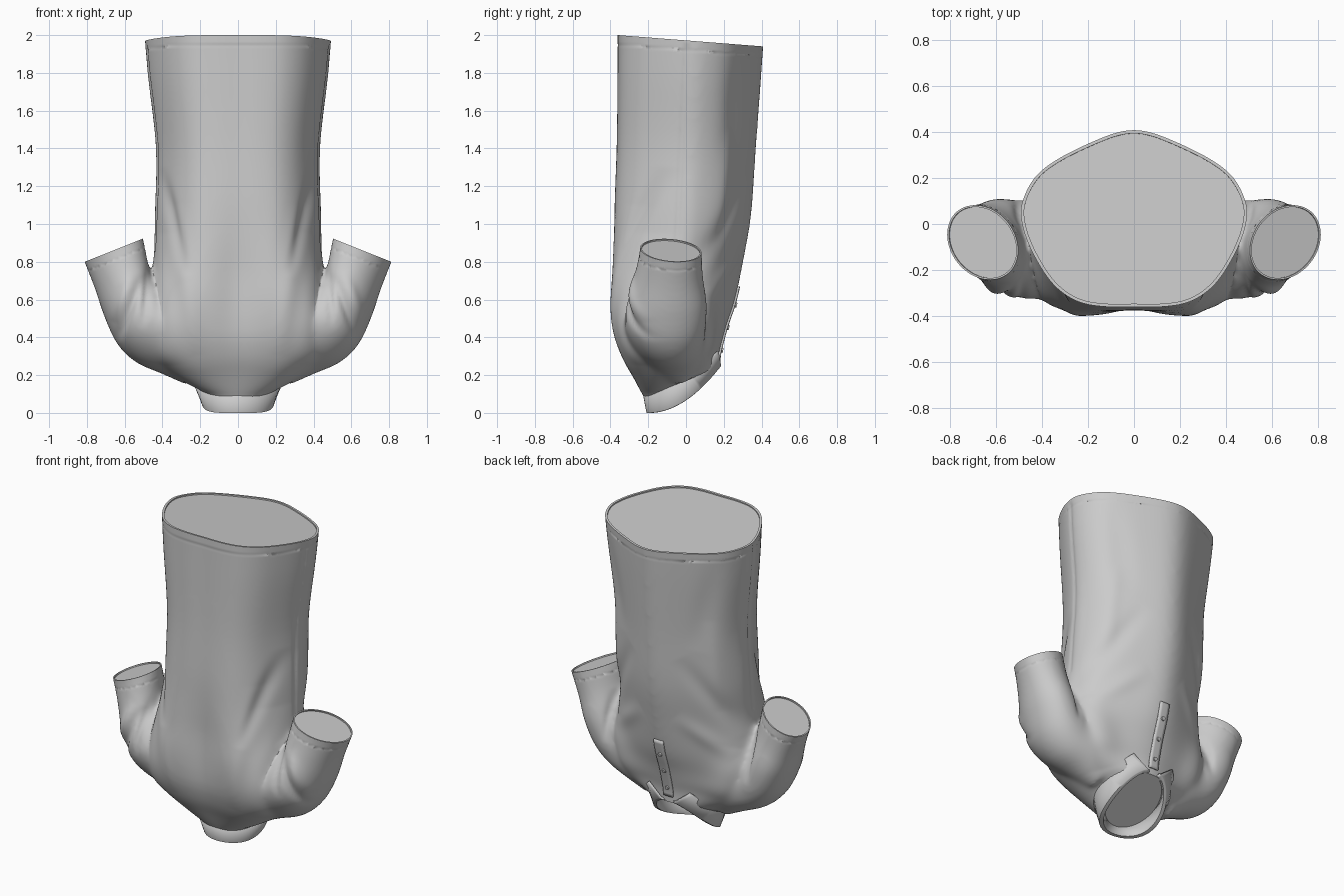
import bpy, bmesh, math
from mathutils import Vector, Matrix
from mathutils.bvhtree import BVHTree

if "Cube" in bpy.data.objects:
    bpy.data.objects.remove(bpy.data.objects["Cube"])


def catmull(pts, n, closed=False):
    out, m = [], len(pts)
    P = [Vector(p) for p in pts]
    for i in range(m if closed else m - 1):
        ids = [i - 1, i, i + 1, i + 2]
        a, b, c, d = [P[k % m] if closed else P[min(max(k, 0), m - 1)] for k in ids]
        for j in range(n):
            t = j / n
            out.append(0.5 * (2 * b + (c - a) * t + (2 * a - 5 * b + 4 * c - d) * t * t
                              + (3 * b - a - 3 * c + d) * t ** 3))
    if not closed:
        out.append(P[-1])
    return out


def loft(bm, rows, closed=True, caps=True):
    rv = [[bm.verts.new(p) for p in r] for r in rows]
    n = len(rv[0])
    for a, b in zip(rv, rv[1:]):
        for i in range(n if closed else n - 1):
            k = (i + 1) % n
            bm.faces.new((a[i], a[k], b[k], b[i]))
    if caps:
        bm.faces.new(rv[0])
        bm.faces.new(rv[-1])


def finish(bm, name, angle=40):
    bmesh.ops.recalc_face_normals(bm, faces=bm.faces)
    me = bpy.data.meshes.new(name)
    bm.to_mesh(me)
    bm.free()
    ob = bpy.data.objects.new(name, me)
    bpy.context.collection.objects.link(ob)
    bpy.ops.object.select_all(action='DESELECT')
    ob.select_set(True)
    bpy.context.view_layer.objects.active = ob
    bpy.ops.object.shade_smooth_by_angle(angle=math.radians(angle))
    return ob


# torso: sections as (front z, back z, half width, front y, back y)
SECTIONS = [(2.1, 2.04, .499, -.36, .416), (1.8, 1.78, .477, -.361, .399), (1.4, 1.4, .434, -.366, .371),
            (1.05, 1.05, .44, -.384, .346), (.8, .8, .448, -.403, .303), (.6, .6, .49, -.412, .261),
            (.43, .47, .54, -.392, .217), (.3, .38, .54, -.347, .192), (.19, .31, .42, -.285, .175),
            (.105, .25, .285, -.238, .172), (.06, .23, .205, -.214, .172), (-.07, .15, .175, -.195, .175)]
HALF = [(0, 1, 0), (.41, .92, 0), (.82, .77, 0), (.985, .6, 0), (.99, .47, 0),
        (.9, .31, 0), (.72, .13, 0), (.5, .03, 0), (.25, 0, 0), (0, 0, 0)]
ring = catmull(HALF + [(-x, y, 0) for x, y, _ in HALF[-2:0:-1]], 4, True)
bm = bmesh.new()
rows = []
for i, (zf, zb, w, yf, yb) in enumerate(catmull([Vector(s) for s in SECTIONS], 5)):
    oval = min(max((i - 38) / 8, 0), 1)          # the neck becomes an oval
    row = []
    for u, t, _ in ring:
        a = math.atan2(u, 2 * t - 1)
        u += oval * (math.sin(a) - u)
        t += oval * (.5 + .5 * math.cos(a) - t)
        row.append((u * w, yf + t * (yb - yf), zf + t * (zb - zf)))
    rows.append(row)
loft(bm, rows)

# sleeves: sections as (outer x, outer z, inner x, inner z, centre y, half depth)
SLEEVE = [(.87, .95, .545, 1.06, -.08, .158), (.814, .80, .501, .92, -.08, .16),
          (.759, .66, .475, .79, -.09, .178), (.708, .51, .44, .68, -.10, .208),
          (.64, .365, .37, .58, -.11, .212), (.54, .267, .28, .52, -.105, .195),
          (.40, .205, .16, .48, -.09, .17), (.28, .15, .1, .4, -.07, .12)]
for s in (1, -1):
    rows = []
    for ox, oz, ix, iz, yc, yh in catmull(SLEEVE, 5):
        row = []
        for k in range(40):
            a = math.tau * k / 40
            t = .5 + .5 * math.cos(a)
            row.append((s * (ix + t * (ox - ix)), yc + yh * math.sin(a) + .07 * (t - .5), iz + t * (oz - iz)))
        rows.append(row)
    loft(bm, rows)
shirt = finish(bm, "shirt_body")

# blend torso and sleeves into one cloth surface
rm = shirt.modifiers.new("blend", 'REMESH')
rm.mode = 'VOXEL'
rm.voxel_size = .014
sm = shirt.modifiers.new("soften", 'SMOOTH')
sm.factor, sm.iterations = .5, 22
for name in ("blend", "soften"):
    bpy.ops.object.modifier_apply(modifier=name)

bm = bmesh.new()
bm.from_mesh(shirt.data)
bm.normal_update()

# drape folds: (side of y, x0, z0, x1, z1, width, push along the normal)
FOLDS = [(-1, .41, 1.3, .27, .72, .03, -.018), (-1, .33, 1.1, .22, .3, .05, .012),
         (-1, .50, .74, .64, .38, .025, -.018), (-1, .47, .8, .5, .45, .022, -.014),
         (-1, .56, .75, .66, .48, .03, .012), (-1, .40, .95, .36, .25, .07, .022),
         (1, .46, .75, .17, 1.25, .05, -.012), (1, .42, .6, .12, .85, .05, .01),
         (1, .5, .76, .5, .45, .022, -.014), (1, .38, 1.9, .26, 1.3, .06, -.008),
         (1, .36, .9, .33, 1.5, .04, .008), (1, .44, .65, .28, .22, .09, .022)]
for v in bm.verts:
    n, ax, z = v.normal.copy(), abs(v.co.x), v.co.z
    push = 0
    for side, x0, z0, x1, z1, w, h in FOLDS:
        facing = n.y * side
        if facing > 0:
            dx, dz = x1 - x0, z1 - z0
            t = ((ax - x0) * dx + (z - z0) * dz) / (dx * dx + dz * dz)
            if 0 < t < 1:
                d = math.hypot(ax - x0 - t * dx, z - z0 - t * dz)
                push += h * math.exp(-(d / w) ** 2) * math.sin(math.pi * t) * min(1, facing * 2)
    # hollow between the shoulder blades
    if n.y < 0:
        push += .042 * n.y * math.exp(-(ax / .15) ** 2 - ((z - .65) / .32) ** 2)
    # side seam
    if .85 < z < 1.95 and .38 < ax < .49:
        push -= .006 * math.exp(-((v.co.y + .05 - .05 * (z - .9)) / .014) ** 2)
    v.co += n * push


def opening(point, normal, region, band, rim, depth):
    """Trim an opening, stitch a hem line, turn the rim inward and close it."""
    p, nrm = Vector(point), Vector(normal).normalized()

    def slice_at(q):
        fs = [f for f in bm.faces if all(region(v.co) for v in f.verts)]
        geo = list({e for f in fs for e in f.edges} | {v for f in fs for v in f.verts}) + fs
        return bmesh.ops.bisect_plane(bm, geom=geo, plane_co=q, plane_no=nrm, dist=1e-5)['geom_cut']
    if band:
        cut = [g for g in slice_at(p - nrm * band) if isinstance(g, bmesh.types.BMVert)]
        bm.normal_update()
        for v in cut:
            v.co -= v.normal * .0012
    slice_at(p)
    bmesh.ops.delete(bm, geom=[v for v in bm.verts if region(v.co) and (v.co - p).dot(nrm) > 2e-5],
                     context='VERTS')
    edges = [e for e in bm.edges if e.is_boundary]
    for shrink, drop in ((rim, 0), (0, depth)):
        new = bmesh.ops.extrude_edge_only(bm, edges=edges)['geom']
        vs = [g for g in new if isinstance(g, bmesh.types.BMVert)]
        edges = [g for g in new if isinstance(g, bmesh.types.BMEdge)]
        c = sum((v.co for v in vs), Vector()) / len(vs)
        for v in vs:
            r = v.co - c
            v.co -= r.normalized() * shrink + nrm * drop
    bmesh.ops.edgeloop_fill(bm, edges=edges)


# hem, neck and both sleeve openings
opening((0, -.36, 2.0), (0, .078, 1), lambda c: c.z > 1.7, .05, .014, .008)
opening((0, -.2, .03), (0, .55, -1), lambda c: c.z < .34 and abs(c.x) < .25, 0, .008, .004)
for s in (1, -1):
    opening((s * .66, -.08, .86), (s * .37, 0, .93),
            lambda c: s * c.x > .47 and .6 < c.z < 1.25, .05, .008, .008)
bmesh.ops.recalc_face_normals(bm, faces=bm.faces)
bm.to_mesh(shirt.data)
tree = BVHTree.FromBMesh(bm)
bm.free()
bpy.ops.object.shade_smooth_by_angle(angle=math.radians(50))

# folded collar: inner stand, fold edge, outer fall with spread tips
bm = bmesh.new()
rows = []
for rx, yf, yb, gap, kind in ((.165, -.18, .165, .18, 0), (.172, -.19, .18, .2, 1), (.18, -.2, .188, .22, 1),
                              (.19, -.206, .188, .25, 1), (.236, -.226, .215, .66, 2)):
    row = []
    for i in range(65):
        a = gap + (math.tau - 2 * gap) * i / 64
        y = (yf + yb) / 2 + (yb - yf) / 2 * math.cos(a)
        z = (.04 + .55 * (y + .2), .004 + 1.7 * (y + .2) ** 2, .115 + 1.4 * (y + .22) ** 2)[kind]
        row.append((rx * math.sin(a), y, z))
    rows.append(row)
loft(bm, rows, False, False)
collar = finish(bm, "collar", 50)
so = collar.modifiers.new("thickness", 'SOLIDIFY')
so.thickness, so.offset = .01, 0


def on_cloth(x, z, lift):
    loc, nrm, _, _ = tree.ray_cast(Vector((x, 2, z)), Vector((0, -1, 0)))
    return (loc + nrm * lift, nrm) if loc else (Vector((x, .18, z)), Vector((0, 1, 0)))


# button placket following the cloth
bm = bmesh.new()
loft(bm, [[on_cloth(-.032 + .064 * i / 4, .275 + .395 * j / 20, .004)[0] for i in range(5)]
          for j in range(21)], False, False)
placket = finish(bm, "placket")
so = placket.modifiers.new("thickness", 'SOLIDIFY')
so.thickness, so.offset = .014, 0

# buttons
for i, z in enumerate((.335, .455, .575)):
    p, nrm = on_cloth(0, z, .013)
    bm = bmesh.new()
    bmesh.ops.create_cone(bm, cap_ends=True, segments=20, radius1=.014, radius2=.012, depth=.01,
                          matrix=Matrix.Translation(p) @ nrm.to_track_quat('Z', 'Y').to_matrix().to_4x4())
    finish(bm, f"button_{i + 1}")
